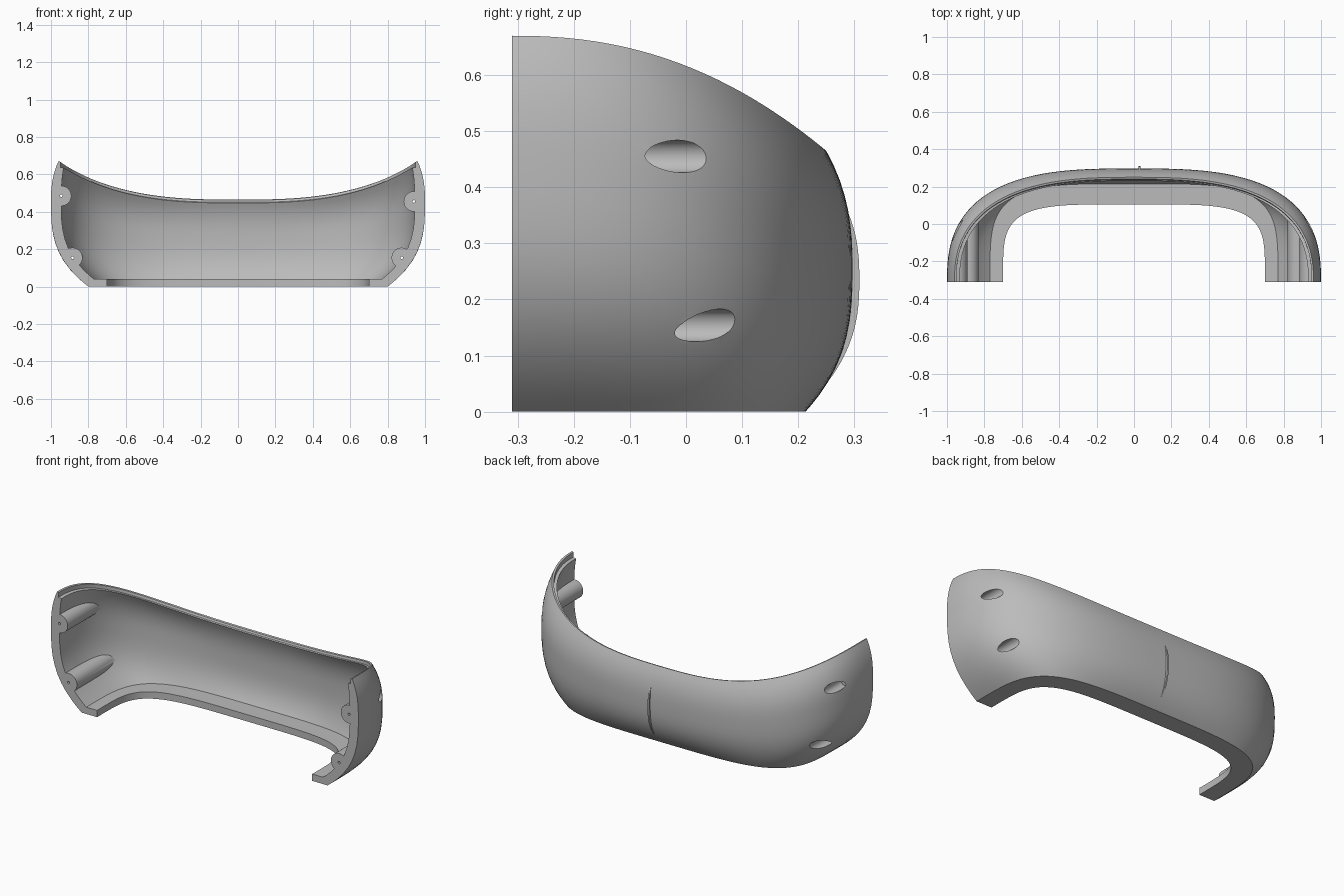
import bpy, bmesh, math
from mathutils import Vector

old = bpy.data.objects.get("Cube")
if old:
    bpy.data.objects.remove(old)

FRONT = -0.31
STEPS = 72

grey = bpy.data.materials.new("plain_grey")
grey.use_nodes = True
colour = (0.5, 0.5, 0.5, 1)
grey.diffuse_color = colour
grey.node_tree.nodes["Principled BSDF"].inputs["Base Color"].default_value = colour


def plan(t, a, b, p, q):
    """Point on a rounded U outline, t running from the left end to the right end."""
    c, s = abs(math.cos(t)), abs(math.sin(t))
    low, high = 0.5, 2.0
    for _ in range(30):
        r = (low + high) / 2
        if (r * c) ** p + (r * s) ** q > 1:
            high = r
        else:
            low = r
    return Vector((a * math.cos(t) * r, FRONT + b * s * r, 0))


def rim_height(t):
    d = plan(t, 0.96, 0.56, 2.8, 2.45).y - FRONT
    return 0.67 - 0.765 * max(d, 0) ** 2.27


def at(p, z):
    return Vector((p.x, p.y, z))


def wall(t, low, mid, top, z0, z1):
    """Bulging wall section from the foot outline, past the widest line, to the top."""
    h = rim_height(t)
    zm = h * (0.68 - 0.13 * math.sin(t))
    power = 3 - 0.2 * math.sin(t)
    lo, mi, to = plan(t, *low), plan(t, *mid), plan(t, *top)
    w0 = 1 - (1 - z0 / zm) ** power
    pts = []
    for i in range(11):
        z = z0 + (zm - z0) * (i / 10) ** 1.3
        w = 1 - (1 - z / zm) ** power
        pts.append(at(lo.lerp(mi, (w - w0) / (1 - w0)), z))
    for i in range(1, 9):
        u = i / 8
        pts.append(at(mi.lerp(to, u ** 2.5), zm + (h - z1 - zm) * u))
    return pts


def outer(t, inset=0.0):
    g = inset
    return wall(t, (0.8 - g, 0.523 - g, 4.1, 4.1), (1 - g, 0.607 - g, 3, 2.6),
                (0.96 - g, 0.56 - g, 2.8, 2.45), 0, 0)


def section(t):
    h = rim_height(t)
    step = 0.032 - 0.018 * math.sin(t)
    lip = [at(plan(t, 0.95, 0.55, 2.8, 2.45), h - 0.003),
           at(plan(t, 0.95, 0.546, 2.8, 2.45), h - step)]
    inner = wall(t, (0.77, 0.525, 4.2, 4.2), (0.945, 0.575, 3.2, 2.75),
                 (0.932, 0.54, 2.8, 2.45), 0.04, step + 0.004)
    edge = plan(t, 0.7, 0.415, 4.5, 4.5)
    return outer(t) + lip + inner[::-1] + [at(edge, 0.04), at(edge, 0)]


def finish(name, bm):
    bmesh.ops.recalc_face_normals(bm, faces=bm.faces)
    me = bpy.data.meshes.new(name)
    bm.to_mesh(me)
    bm.free()
    ob = bpy.data.objects.new(name, me)
    bpy.context.collection.objects.link(ob)
    me.materials.append(grey)
    return ob


def grid(bm, rows, loop):
    vs = [[bm.verts.new(p) for p in row] for row in rows]
    n = len(vs[0])
    for r0, r1 in zip(vs, vs[1:]):
        for j in range(n if loop else n - 1):
            k = (j + 1) % n
            bm.faces.new((r0[j], r0[k], r1[k], r1[j]))
    return vs


def rod(name, x, z, r, y0, y1):
    bm = bmesh.new()
    ring = [2 * math.pi * i / 32 for i in range(32)]
    rows = [[(x + r * math.cos(a), y, z + r * math.sin(a)) for a in ring] for y in (y0, y1)]
    for row in grid(bm, rows, True):
        bm.faces.new(row)
    return finish(name, bm)


def boolean(ob, other, mode):
    bpy.context.view_layer.objects.active = ob
    m = ob.modifiers.new(mode.lower(), "BOOLEAN")
    m.operation, m.object, m.solver = mode, other, "EXACT"
    bpy.ops.object.modifier_apply(modifier=m.name)


def smooth(ob):
    bpy.ops.object.select_all(action="DESELECT")
    ob.select_set(True)
    bpy.context.view_layer.objects.active = ob
    bpy.ops.object.shade_smooth_by_angle(angle=math.radians(30))


angles = [math.pi * i / STEPS for i in range(STEPS + 1)]

# Curved shell with floor flange and stepped rim
bm = bmesh.new()
rows = grid(bm, [section(t) for t in angles], True)
for end in (rows[0], rows[-1]):
    bm.faces.new(end)
shell = finish("curved_shell", bm)

# Solid inside the outer skin, used to trim the screw posts
bm = bmesh.new()
profile = [outer(t, 0.012) for t in angles]
push = Vector((0, -0.1, 0))
profile = [[p + push for p in profile[0]]] + profile + [[p + push for p in profile[-1]]]
rows = grid(bm, profile, False)
count = len(rows)
for i in range(count // 2):
    a, b = rows[i], rows[i + 1]
    c, d = rows[count - 2 - i], rows[count - 1 - i]
    for k in (0, -1):
        corners = [a[k], b[k], c[k], d[k]]
        bm.faces.new(list(dict.fromkeys(corners)))
for j in range(len(rows[0]) - 1):
    bm.faces.new((rows[0][j], rows[0][j + 1], rows[-1][j + 1], rows[-1][j]))
trim = finish("post_trim", bm)

# Screw posts, recessed bores opening at the back, and pilot holes
helpers = [trim]
posts = [(-0.945, 0.485), (-0.885, 0.154), (0.94, 0.455), (0.875, 0.154)]
for x, z in posts:
    post = rod("screw_post", x, z, 0.054, FRONT, 0.25)
    boolean(post, trim, "INTERSECT")
    boolean(shell, post, "UNION")
    helpers.append(post)
for x, z in posts:
    bore = rod("bore", x, z, 0.029, -0.13, 0.5)
    pilot = rod("pilot", x, z, 0.007, FRONT - 0.05, -0.1)
    boolean(shell, bore, "DIFFERENCE")
    boolean(shell, pilot, "DIFFERENCE")
    helpers += [bore, pilot]
for ob in helpers:
    bpy.data.objects.remove(ob)
smooth(shell)

# Thin upright curved fin on the back
bm = bmesh.new()
arc = [0.05 + 0.335 * i / 24 for i in range(25)]
back_edge = [(0.309 - 4 * abs(z - 0.235) ** 2.5, z) for z in arc]
outline = back_edge + [(y - 0.018, z) for y, z in reversed(back_edge)]
for row in grid(bm, [[(x, y, z) for y, z in outline] for x in (0.025, 0.034)], True):
    bm.faces.new(row)
smooth(finish("back_fin", bm))
